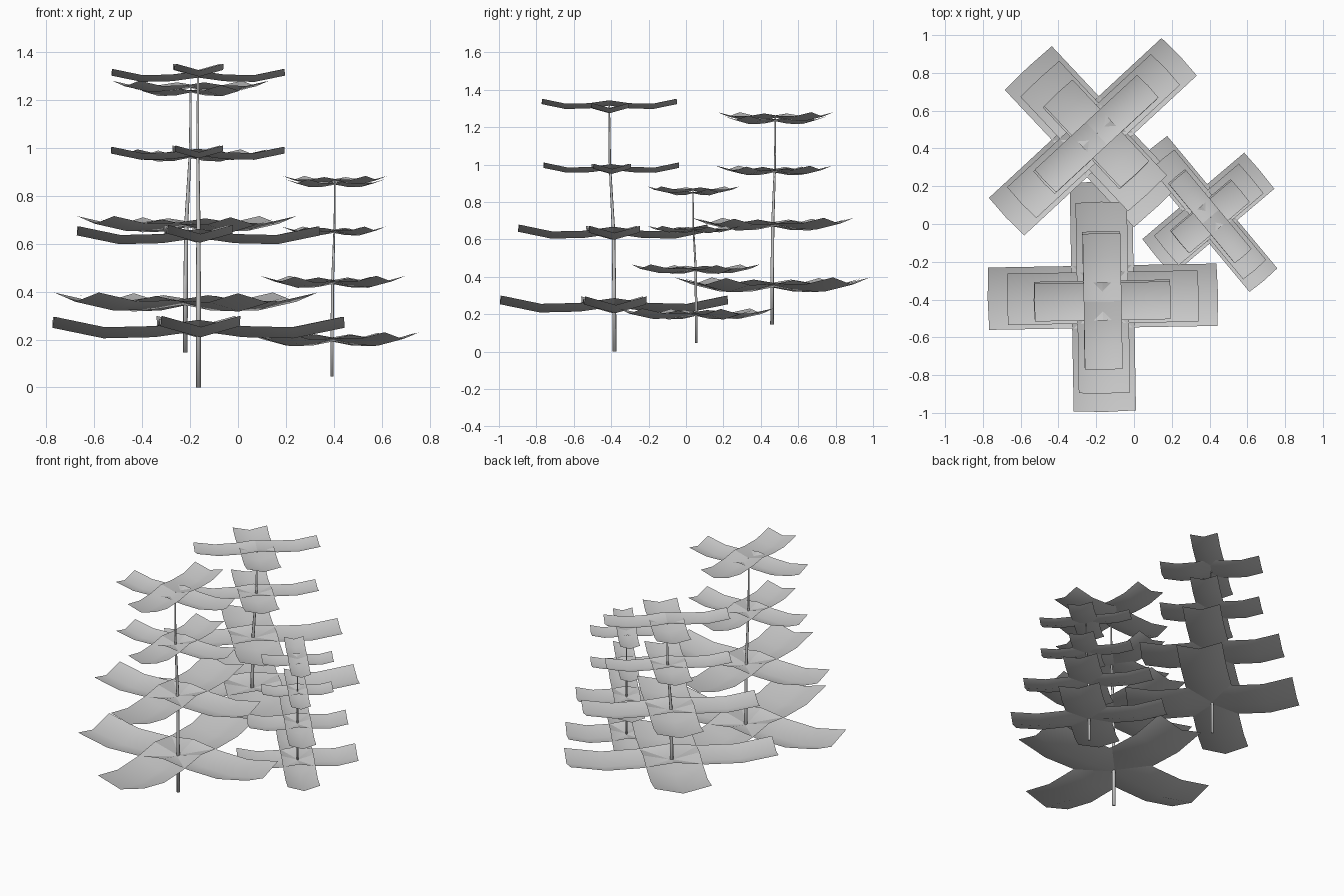
import bpy, bmesh, math
from mathutils import Vector, Matrix

if "Cube" in bpy.data.objects:
    bpy.data.objects.remove(bpy.data.objects["Cube"])

# Template tiers: centre x, y, lowest height, reach, card width, extra lift of the y-facing pair
TIERS = [
    (0.000, -0.003, 0.205, 0.610, 0.330, 0.004),
    (0.000, -0.008, 0.598, 0.508, 0.272, 0.006),
    (-0.003, -0.018, 0.950, 0.363, 0.200, 0.006),
    (-0.001, -0.028, 1.275, 0.362, 0.200, 0.022),
]
# Sagging branch profile: fraction of reach, height as fraction of reach
SAG = [(0.0, 0.05), (0.3, 0.008), (0.65, 0.0), (1.0, 0.072)]
# Trunk path: x, y, z, radius
TRUNK = [
    (0, 0, 0, 0.0105),
    (0, -0.002, 0.35, 0.010),
    (0, -0.006, 0.65, 0.009),
    (-0.003, -0.025, 1.0, 0.006),
    (-0.002, -0.028, 1.315, 0.004),
]


def finish(bm, name):
    bmesh.ops.recalc_face_normals(bm, faces=bm.faces)
    for f in bm.faces:
        f.smooth = True
    mesh = bpy.data.meshes.new(name)
    bm.to_mesh(mesh)
    bm.free()
    return mesh


def branch_mesh():
    bm = bmesh.new()
    for cx, cy, z, reach, width, lift in TIERS:
        for k in range(4):
            # one gutter-shaped card, folded along its middle
            rot = Matrix.Rotation(math.radians(90 * k + 1), 3, 'Z')
            base = Vector((cx, cy, z + (lift if k % 2 else 0)))
            rows = []
            for t, h in SAG:
                row = []
                for s in (-1, 0, 1):
                    up = abs(s) * width * 0.14
                    p = Vector((t * reach - up * 0.12 * t, s * width / 2, h * reach + up))
                    row.append(bm.verts.new(rot @ p + base))
                rows.append(row)
            for a, b in zip(rows, rows[1:]):
                for i in range(2):
                    bm.faces.new((a[i], b[i], b[i + 1], a[i + 1]))
    mesh = finish(bm, "branches")
    # open cards face upward
    mesh.update()
    if mesh.polygons[0].normal.z < 0:
        mesh.flip_normals()
    return mesh


def trunk_mesh(sides=8):
    bm = bmesh.new()
    rings = []
    for x, y, z, r in TRUNK:
        rings.append([bm.verts.new((x + r * math.cos(2 * math.pi * i / sides),
                                    y + r * math.sin(2 * math.pi * i / sides), z))
                      for i in range(sides)])
    for a, b in zip(rings, rings[1:]):
        for i in range(sides):
            j = (i + 1) % sides
            bm.faces.new((a[i], a[j], b[j], b[i]))
    bm.faces.new(rings[0][::-1])
    bm.faces.new(rings[-1])
    return finish(bm, "trunk")


branches, trunk = branch_mesh(), trunk_mesh()

# Three stretched and turned copies: name, base position, turn, scale
TREES = [
    ("front_tree", (-0.165, -0.382, 0), 0, (1, 1, 1)),
    ("back_tree", (-0.22, 0.46, 0.145), 132, (0.826, 1.03, 0.84)),
    ("side_tree", (0.392, 0.055, 0.045), 39, (0.585, 0.754, 0.62)),
]
for name, loc, turn, scale in TREES:
    for part, mesh in (("trunk", trunk), ("branches", branches)):
        ob = bpy.data.objects.new(f"{name}_{part}", mesh)
        ob.location = loc
        ob.rotation_euler = (0, 0, math.radians(turn))
        ob.scale = scale
        bpy.context.collection.objects.link(ob)
